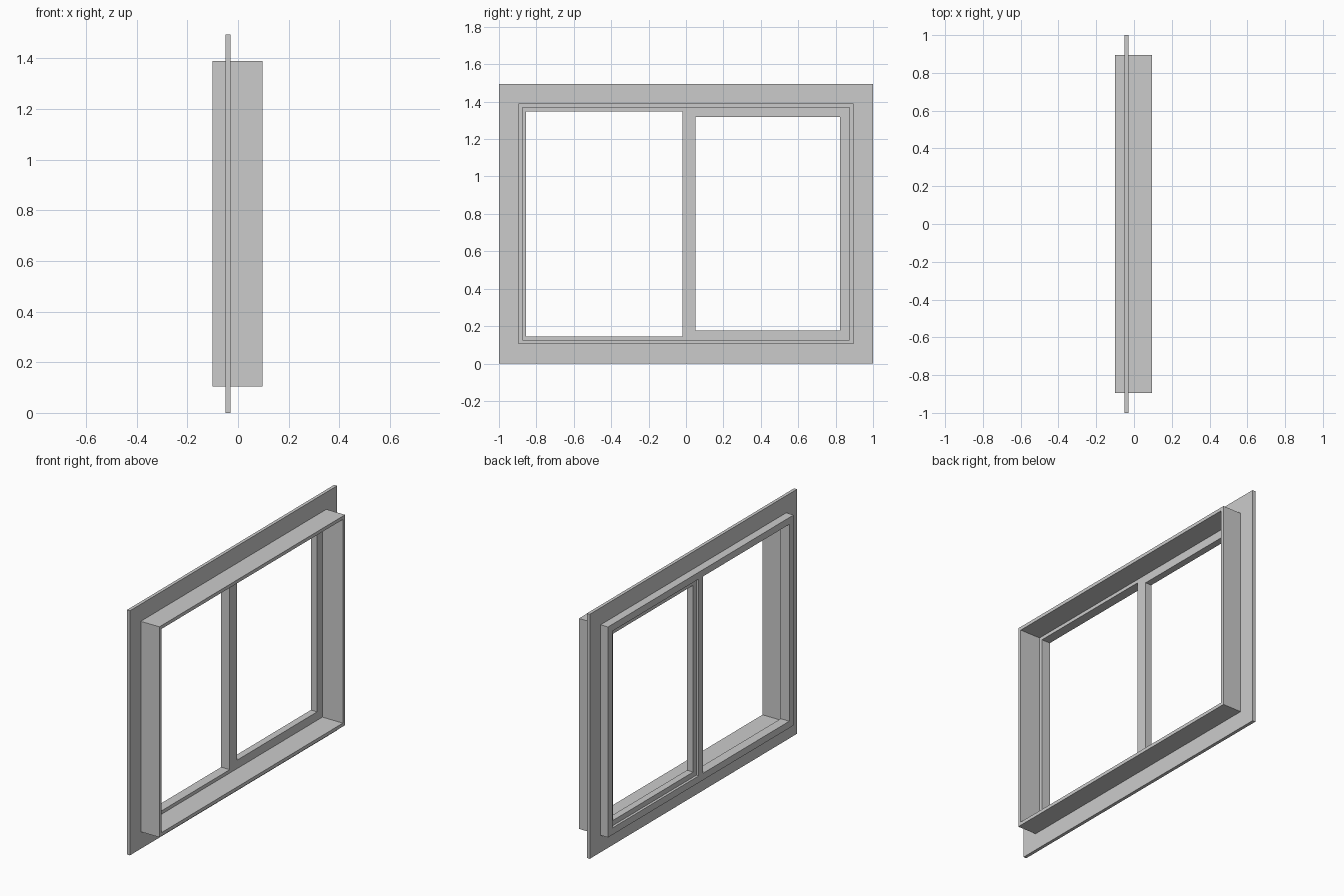
import bpy, bmesh

if "Cube" in bpy.data.objects:
    bpy.data.objects.remove(bpy.data.objects["Cube"])

U = 1 / 48            # base module of the window
H = 1.494             # overall height


def panel(name, ys, zs, holes, x0, x1):
    """Slab in the YZ plane made of grid cells, minus the hole cells, from x0 to x1."""
    bm = bmesh.new()
    grid = [[bm.verts.new((x0, y, z)) for z in zs] for y in ys]
    for i in range(len(ys) - 1):
        for j in range(len(zs) - 1):
            if (i, j) not in holes:
                bm.faces.new((grid[i][j], grid[i + 1][j],
                              grid[i + 1][j + 1], grid[i][j + 1]))
    ext = bmesh.ops.extrude_face_region(bm, geom=bm.faces[:], use_keep_orig=True)
    moved = [v for v in ext["geom"] if isinstance(v, bmesh.types.BMVert)]
    bmesh.ops.translate(bm, verts=moved, vec=(x1 - x0, 0, 0))
    bmesh.ops.recalc_face_normals(bm, faces=bm.faces[:])
    mesh = bpy.data.meshes.new(name)
    bm.to_mesh(mesh)
    bm.free()
    obj = bpy.data.objects.new(name, mesh)
    bpy.context.collection.objects.link(obj)
    return obj


def ring(name, y0, y1, z0, z1, width, x0, x1):
    return panel(name, [y0, y0 + width, y1 - width, y1],
                 [z0, z0 + width, z1 - width, z1], {(1, 1)}, x0, x1)


# Flat trim around the wall opening
ring("outer_trim", -1, 1, 0, H, 5 * U, -0.05, -0.03)

# Deep box lining the wall opening
a = 5 * U
ring("wall_lining", -1 + a, 1 - a, a, H - a, U, -0.1, 0.096)

# Window frame with a central mullion and two openings
b, c, m = 6 * U, 7 * U, 0.02
panel("window_frame", [-1 + b, -1 + c, -m, m, 1 - c, 1 - b],
      [b, c, H - c, H - b], {(1, 1), (3, 1)}, -0.1, -0.042)

# Narrower sash set into one opening, stepped back on the outside
ring("sash", m, 1 - c, c, H - c, 0.031, -0.084, -0.042)
